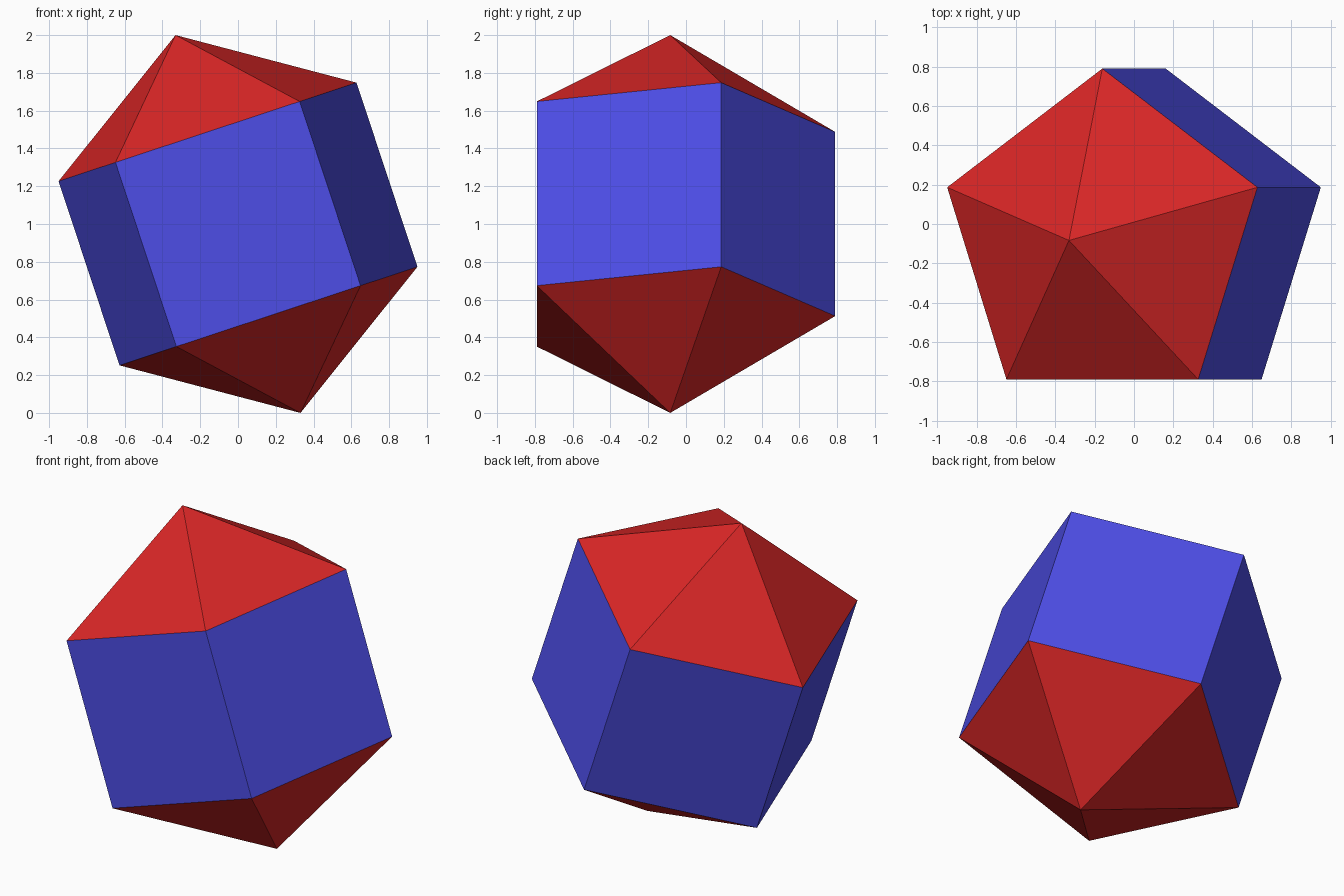
import bpy, bmesh
from math import sin, cos, pi, radians
from mathutils import Matrix

cube = bpy.data.objects.get("Cube")
if cube:
    bpy.data.objects.remove(cube, do_unlink=True)


def make_material(name, rgb):
    mat = bpy.data.materials.new(name)
    mat.use_nodes = True
    color = (*rgb, 1.0)
    mat.diffuse_color = color
    mat.node_tree.nodes["Principled BSDF"].inputs["Base Color"].default_value = color
    return mat


# Regular edge length: pentagonal prism with an equilateral pyramid on each end
SIDES = 5
TILT = radians(18.3)
PYRAMID = (1 - 1 / (4 * sin(pi / SIDES) ** 2)) ** 0.5
EDGE = 1 / ((0.5 + PYRAMID) * cos(TILT))
RADIUS = EDGE / (2 * sin(pi / SIDES))
APEX = EDGE * (0.5 + PYRAMID)

bm = bmesh.new()


def ring(z):
    angles = [pi / 2 + 2 * pi * i / SIDES for i in range(SIDES)]
    return [bm.verts.new((RADIUS * cos(a), RADIUS * sin(a), z)) for a in angles]


lower, upper = ring(-EDGE / 2), ring(EDGE / 2)
bottom, top = bm.verts.new((0, 0, -APEX)), bm.verts.new((0, 0, APEX))

# Square sides and triangular caps
for i in range(SIDES):
    j = (i + 1) % SIDES
    bm.faces.new((lower[i], lower[j], upper[j], upper[i])).material_index = 1
    bm.faces.new((upper[i], upper[j], top))
    bm.faces.new((lower[j], lower[i], bottom))

# Lean the solid sideways and centre it on the ground
shift = RADIUS * (1 - cos(pi / SIDES)) / 2
bm.transform(Matrix.Translation((0, -shift, 1)) @ Matrix.Rotation(-TILT, 4, "Y"))
bmesh.ops.recalc_face_normals(bm, faces=bm.faces)

mesh = bpy.data.meshes.new("elongated_bipyramid")
bm.to_mesh(mesh)
bm.free()
mesh.materials.append(make_material("red", (0.694, 0.0194, 0.0194)))
mesh.materials.append(make_material("blue", (0.0742, 0.0742, 0.791)))
solid = bpy.data.objects.new("elongated_bipyramid", mesh)
bpy.context.collection.objects.link(solid)
